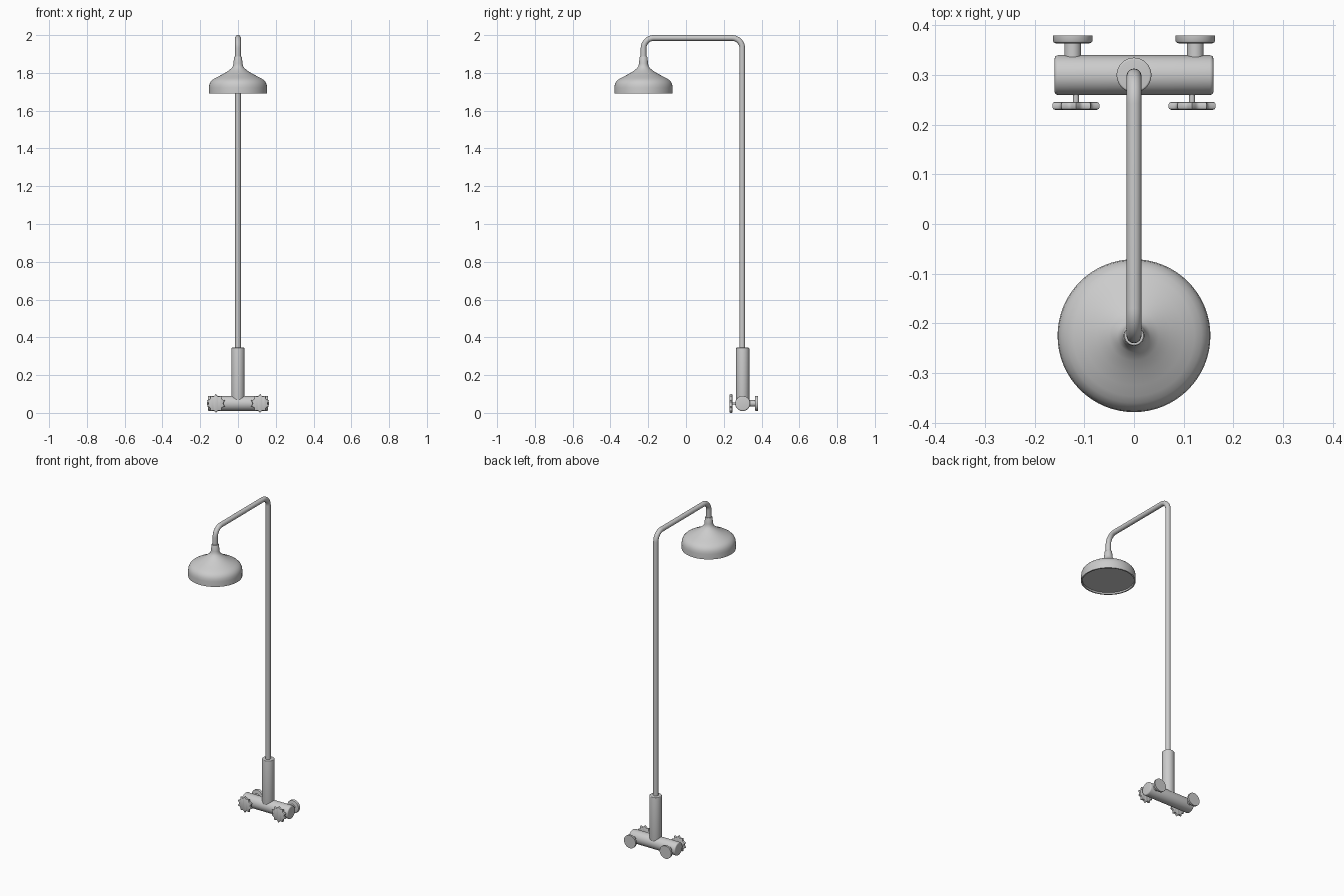
import bpy, bmesh
from math import pi, sin, cos, radians
from mathutils import Matrix, Vector

if "Cube" in bpy.data.objects:
    bpy.data.objects.remove(bpy.data.objects["Cube"])

Z_BODY, Y_BODY, Y_HEAD = 0.05, 0.298, -0.225
ALONG_Y = Matrix.Rotation(-pi / 2, 4, 'X')   # local z -> +y
ALONG_X = Matrix.Rotation(pi / 2, 4, 'Y')    # local z -> +x


def finish(name, bm, matrix):
    bmesh.ops.remove_doubles(bm, verts=bm.verts, dist=1e-6)
    bmesh.ops.recalc_face_normals(bm, faces=bm.faces)
    bm.transform(matrix)
    mesh = bpy.data.meshes.new(name)
    bm.to_mesh(mesh)
    bm.free()
    ob = bpy.data.objects.new(name, mesh)
    bpy.context.collection.objects.link(ob)
    bpy.ops.object.select_all(action='DESELECT')
    ob.select_set(True)
    bpy.context.view_layer.objects.active = ob
    bpy.ops.object.shade_smooth_by_angle(angle=radians(35))
    return ob


def loft(name, profile, matrix, steps=48, shape=lambda a: 1.0):
    """Stack of rings (radius, height); shape(a) varies the radius by angle."""
    bm = bmesh.new()
    rings = []
    for r, z in profile:
        rings.append([bm.verts.new((r * shape(2 * pi * i / steps) * cos(2 * pi * i / steps),
                                    r * shape(2 * pi * i / steps) * sin(2 * pi * i / steps), z))
                      for i in range(steps)])
    for a, b in zip(rings, rings[1:]):
        for i in range(steps):
            j = (i + 1) % steps
            bm.faces.new((a[i], a[j], b[j], b[i]))
    bm.faces.new(rings[0])
    bm.faces.new(rings[-1])
    return finish(name, bm, matrix)


def rod(name, radius, z0, z1, matrix, bevel=0.0):
    if not bevel:
        return loft(name, [(radius, z0), (radius, z1)], matrix)
    arc = [(radius - bevel + bevel * sin(t * pi / 8), bevel * (1 - cos(t * pi / 8))) for t in range(5)]
    prof = [(r, z0 + d) for r, d in arc] + [(r, z1 - d) for r, d in reversed(arc)]
    return loft(name, prof, matrix)


T = Matrix.Translation

# Mixer body and riser sleeve
rod("valve_body", 0.04, -0.16, 0.16, T((0, 0.3, Z_BODY)) @ ALONG_X, 0.007)
rod("riser_sleeve", 0.035, Z_BODY, 0.345, T((0, 0.3, 0)), 0.004)

# Wall flanges and scalloped handles, one per side
scallop = lambda a: 1 - 0.2 * abs(sin(5 * (a - pi / 2)))
for side, sx in (("left", -1), ("right", 1)):
    wall = T((sx * 0.1235, 0, Z_BODY)) @ ALONG_Y
    rod(side + "_inlet", 0.017, 0.31, 0.368, wall)
    loft(side + "_wall_flange", [(0.034, 0.364), (0.038, 0.3655), (0.04, 0.369), (0.04, 0.38)], wall)
    hub = T((sx * 0.117, 0, Z_BODY)) @ ALONG_Y
    rod(side + "_handle_stem", 0.006, 0.24, 0.28, hub)
    loft(side + "_handle", [(0.044, 0.23), (0.048, 0.2315), (0.05, 0.235), (0.05, 0.241),
                            (0.048, 0.2445), (0.044, 0.246)], hub, 120, scallop)

# Riser pipe with two bends
R, TOP = 0.055, 1.985
path = [(0, Y_BODY, 0.3)]
path += [(0, Y_BODY - R + R * cos(t * pi / 20), TOP - R + R * sin(t * pi / 20)) for t in range(11)]
path += [(0, Y_HEAD + R - R * sin(t * pi / 20), TOP - R + R * cos(t * pi / 20)) for t in range(11)]
path += [(0, Y_HEAD, 1.86)]
bm = bmesh.new()
rings = []
for i, p in enumerate(path):
    d = (Vector(path[min(i + 1, len(path) - 1)]) - Vector(path[max(i - 1, 0)])).normalized()
    if i in (0, 1):
        d = Vector((0, 0, 1))
    elif i in (11, 12):
        d = Vector((0, -1, 0))
    elif i >= len(path) - 2:
        d = Vector((0, 0, -1))
    n = Vector((1, 0, 0)).cross(d)
    rings.append([bm.verts.new(Vector(p) + 0.015 * (Vector((cos(a), 0, 0)) + n * sin(a)))
                  for a in (2 * pi * k / 24 for k in range(24))])
for a, b in zip(rings, rings[1:]):
    for k in range(24):
        bm.faces.new((a[k], a[k - 1], b[k - 1], b[k]))
bm.faces.new(rings[0])
bm.faces.new(rings[-1])
finish("riser_pipe", bm, Matrix())

# Shower head: recessed spray face, rim, bell and neck collar
loft("shower_head", [(0.146, 1.70), (0.146, 1.69), (0.154, 1.69), (0.154, 1.722), (0.152, 1.738),
                     (0.146, 1.752), (0.136, 1.763), (0.122, 1.772), (0.1, 1.783), (0.075, 1.796),
                     (0.05, 1.812), (0.033, 1.826), (0.026, 1.838), (0.024, 1.85), (0.021, 1.882),
                     (0.019, 1.886)], T((0, Y_HEAD, 0)), 64)
